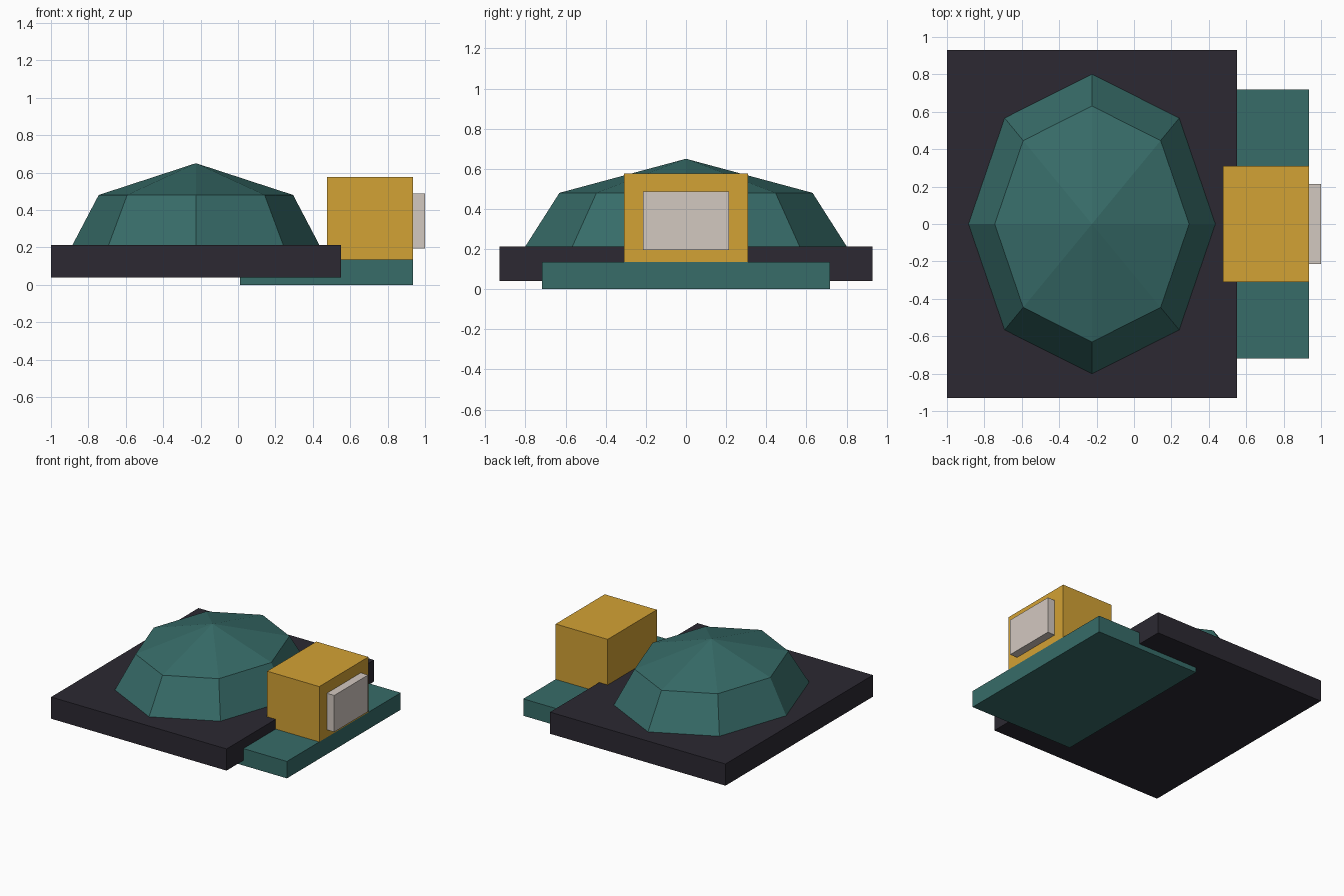
import bpy, bmesh
from mathutils import Matrix, Vector

if "Cube" in bpy.data.objects:
    bpy.data.objects.remove(bpy.data.objects["Cube"])


def material(name, rgb):
    m = bpy.data.materials.new(name)
    m.diffuse_color = (*rgb, 1)
    m.use_nodes = True
    m.node_tree.nodes["Principled BSDF"].inputs["Base Color"].default_value = m.diffuse_color
    return m


def finish(name, bm, mat):
    mesh = bpy.data.meshes.new(name)
    bmesh.ops.recalc_face_normals(bm, faces=bm.faces)
    bm.to_mesh(mesh)
    bm.free()
    mesh.materials.append(mat)
    obj = bpy.data.objects.new(name, mesh)
    bpy.context.collection.objects.link(obj)
    return obj


def box(name, x, half_y, z, mat):
    bm = bmesh.new()
    centre = Vector(((x[0] + x[1]) / 2, 0, (z[0] + z[1]) / 2))
    size = (x[1] - x[0], 2 * half_y, z[1] - z[0], 1)
    bmesh.ops.create_cube(bm, size=1, matrix=Matrix.Translation(centre) @ Matrix.Diagonal(size))
    return finish(name, bm, mat)


dark = material("dark", (0.025, 0.022, 0.032))
teal = material("teal", (0.038, 0.15, 0.14))
yellow = material("yellow", (0.65, 0.36, 0.035))
pale = material("pale", (0.65, 0.58, 0.53))

# Slabs
box("main_slab", (-1.0, 0.55), 0.93, (0.04, 0.213), dark)
box("front_plate", (0.01, 0.935), 0.718, (0.0, 0.135), teal)

# Block with its end panel
box("block", (0.475, 0.935), 0.31, (0.135, 0.577), yellow)
box("end_panel", (0.92, 1.0), 0.214, (0.195, 0.487), pale)

# Eight-sided dome: upper half of a stretched low-poly sphere, base sunk in the slab
bm = bmesh.new()
bmesh.ops.create_uvsphere(
    bm, u_segments=8, v_segments=4, radius=1,
    matrix=Matrix.Translation((-0.225, 0, 0.07)) @ Matrix.Diagonal((0.735, 0.892, 0.58, 1)))
bmesh.ops.delete(bm, geom=[v for v in bm.verts if v.co.z < 0.06], context='VERTS')
bmesh.ops.holes_fill(bm, edges=[e for e in bm.edges if e.is_boundary], sides=8)
finish("dome", bm, teal)
